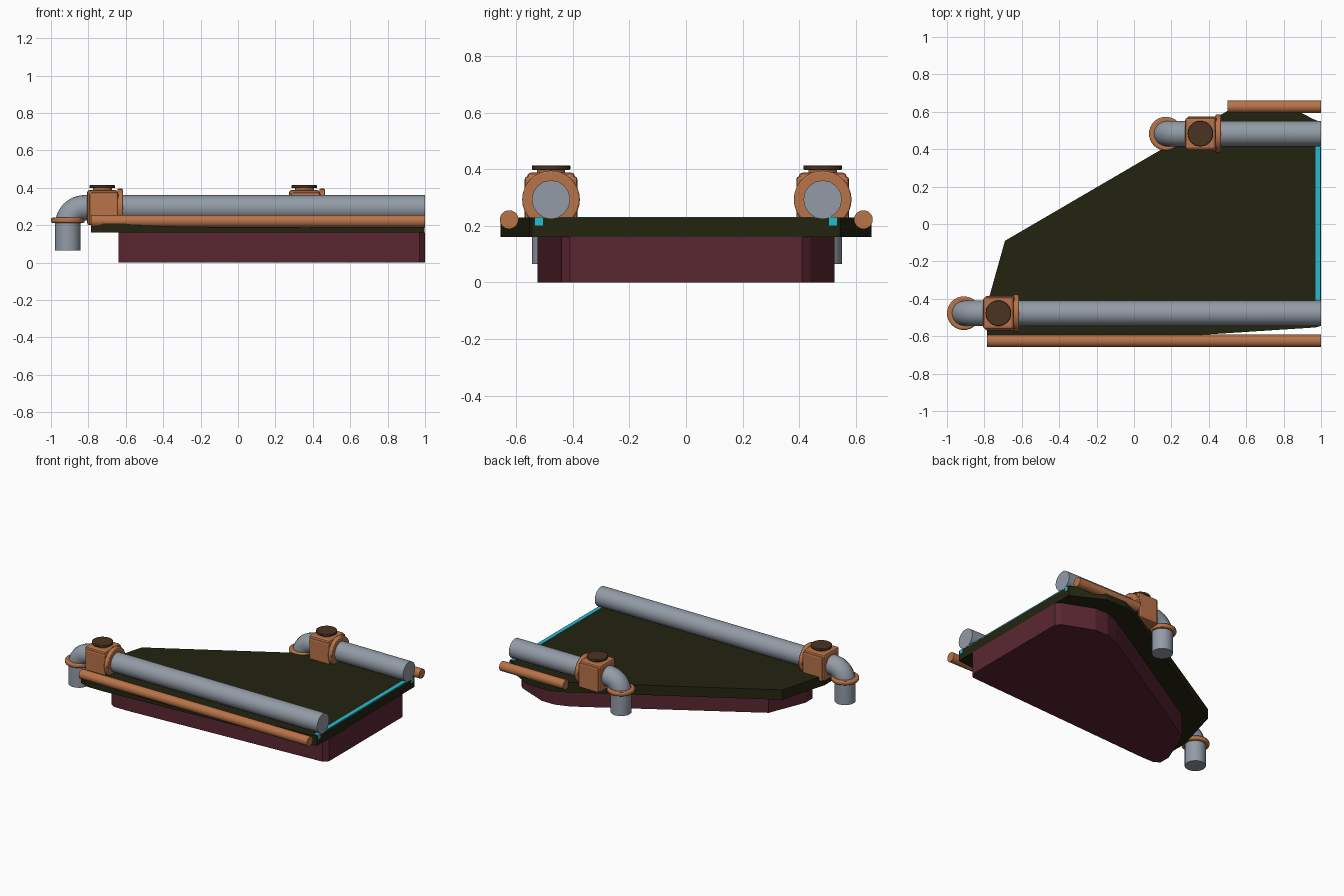
import bpy, bmesh, math
from mathutils import Vector

cube = bpy.data.objects.get("Cube")
if cube:
    bpy.data.objects.remove(cube, do_unlink=True)


def material(name, srgb):
    lin = [((c / 255 + 0.055) / 1.055) ** 2.4 for c in srgb] + [1]
    m = bpy.data.materials.new(name)
    m.use_nodes = True
    m.diffuse_color = lin
    m.node_tree.nodes["Principled BSDF"].inputs["Base Color"].default_value = lin
    return m


STEEL = material("grey steel", (146, 155, 166))
COPPER = material("copper", (184, 115, 72))
OLIVE = material("dark olive", (36, 36, 17))
MAROON = material("maroon", (90, 38, 49))
BROWN = material("dark brown", (74, 51, 34))
CYAN = material("cyan", (36, 188, 212))


def finish(ob, name, mat, bevel=0, smooth=True):
    ob.name = name
    ob.data.materials.append(mat)
    if smooth:
        bpy.ops.object.shade_smooth_by_angle(angle=math.radians(35))
    if bevel:
        mod = ob.modifiers.new("Bevel", "BEVEL")
        mod.width = bevel
        mod.segments = 2
    return ob


def box(name, lo, hi, mat, bevel=0):
    lo, hi = Vector(lo), Vector(hi)
    bpy.ops.mesh.primitive_cube_add(size=1, location=(lo + hi) / 2)
    ob = bpy.context.object
    for v in ob.data.vertices:
        v.co = v.co * (hi - lo)
    return finish(ob, name, mat, bevel, False)


def cylinder(name, centre, radius, length, mat, along_x=False, bevel=0):
    rot = (0, math.pi / 2, 0) if along_x else (0, 0, 0)
    bpy.ops.mesh.primitive_cylinder_add(vertices=32, radius=radius, depth=length,
                                        location=centre, rotation=rot)
    return finish(bpy.context.object, name, mat, bevel)


def plate(name, outline, z0, z1, mat):
    bm = bmesh.new()
    base = bm.faces.new([bm.verts.new((x, y, z0)) for x, y in outline])
    ext = bmesh.ops.extrude_face_region(bm, geom=[base])
    for v in ext["geom"]:
        if isinstance(v, bmesh.types.BMVert):
            v.co.z = z1
    bmesh.ops.recalc_face_normals(bm, faces=bm.faces)
    me = bpy.data.meshes.new(name)
    bm.to_mesh(me)
    bm.free()
    ob = bpy.data.objects.new(name, me)
    bpy.context.collection.objects.link(ob)
    me.materials.append(mat)


def tube(name, path, radius, mat):
    cu = bpy.data.curves.new(name, "CURVE")
    cu.dimensions = "3D"
    cu.bevel_depth = radius
    cu.bevel_resolution = 6
    cu.use_fill_caps = True
    sp = cu.splines.new("POLY")
    sp.points.add(len(path) - 1)
    for p, co in zip(sp.points, path):
        p.co = (*co, 1)
    sp.use_smooth = True
    cu.materials.append(mat)
    bpy.context.collection.objects.link(bpy.data.objects.new(name, cu))


# Platform deck and the hull below it
plate("deck", [(-0.785, -0.63), (-0.72, -0.655), (-0.6, -0.655), (0.97, -0.553),
               (0.998, -0.545), (0.998, 0.545), (0.96, 0.56), (0.78, 0.655),
               (0.62, 0.655), (0.55, 0.634), (-0.69, -0.09), (-0.785, -0.43)],
      0.16, 0.23, OLIVE)
plate("hull", [(-0.64, -0.5), (-0.6, -0.525), (-0.5, -0.525), (0.97, -0.44),
               (1, -0.41), (1, 0.41), (0.97, 0.44), (0.76, 0.525), (0.66, 0.525),
               (0.56, 0.49), (-0.535, -0.16), (-0.64, -0.42)], 0, 0.16, MAROON)

# Light strip along the joining edge
box("light_strip", (0.97, -0.535, 0.226), (0.998, 0.535, 0.232), CYAN)
for side in (-1, 1):
    box("strip_end", (0.97, side * 0.52 - 0.014, 0.202),
        (1, side * 0.52 + 0.014, 0.232), CYAN)


def pipe_run(label, x, y):
    """Pipe with valve block; x is the centre of its downward leg."""
    zc, r, bend = 0.293, 0.068, 0.09
    arc = [math.pi / 2 * i / 12 for i in range(13)]
    path = [(1, y, zc)]
    path += [(x + bend - bend * math.sin(a), y, zc - bend + bend * math.cos(a)) for a in arc]
    path.append((x, y, 0.065))
    tube(label + "_pipe", path, r, STEEL)
    cylinder(label + "_collar", (x, y, 0.226), 0.09, 0.028, COPPER, bevel=0.008)
    # Valve block, side flange and hand cap
    v = x + 0.185
    box(label + "_valve_block", (v - 0.082, y - 0.085, 0.2),
        (v + 0.082, y + 0.085, 0.388), COPPER, 0.014)
    box(label + "_block_foot", (v - 0.07, y - 0.093, 0.2),
        (v + 0.085, y + 0.093, 0.375), COPPER, 0.01)
    cylinder(label + "_flange", (v + 0.095, y, zc), 0.102, 0.03, COPPER, True, 0.006)
    cylinder(label + "_valve_neck", (v, y, 0.39), 0.05, 0.03, COPPER)
    cylinder(label + "_valve_cap", (v, y, 0.406), 0.068, 0.016, BROWN, bevel=0.003)


pipe_run("front", -0.91, -0.477)
pipe_run("back", 0.17, 0.483)

# Slim copper rails on the two long edges
for label, x0, y in (("front", -0.785, -0.625), ("back", 0.5, 0.627)):
    cylinder(label + "_rail", ((x0 + 1) / 2, y, 0.222), 0.033, 1 - x0, COPPER, True)
